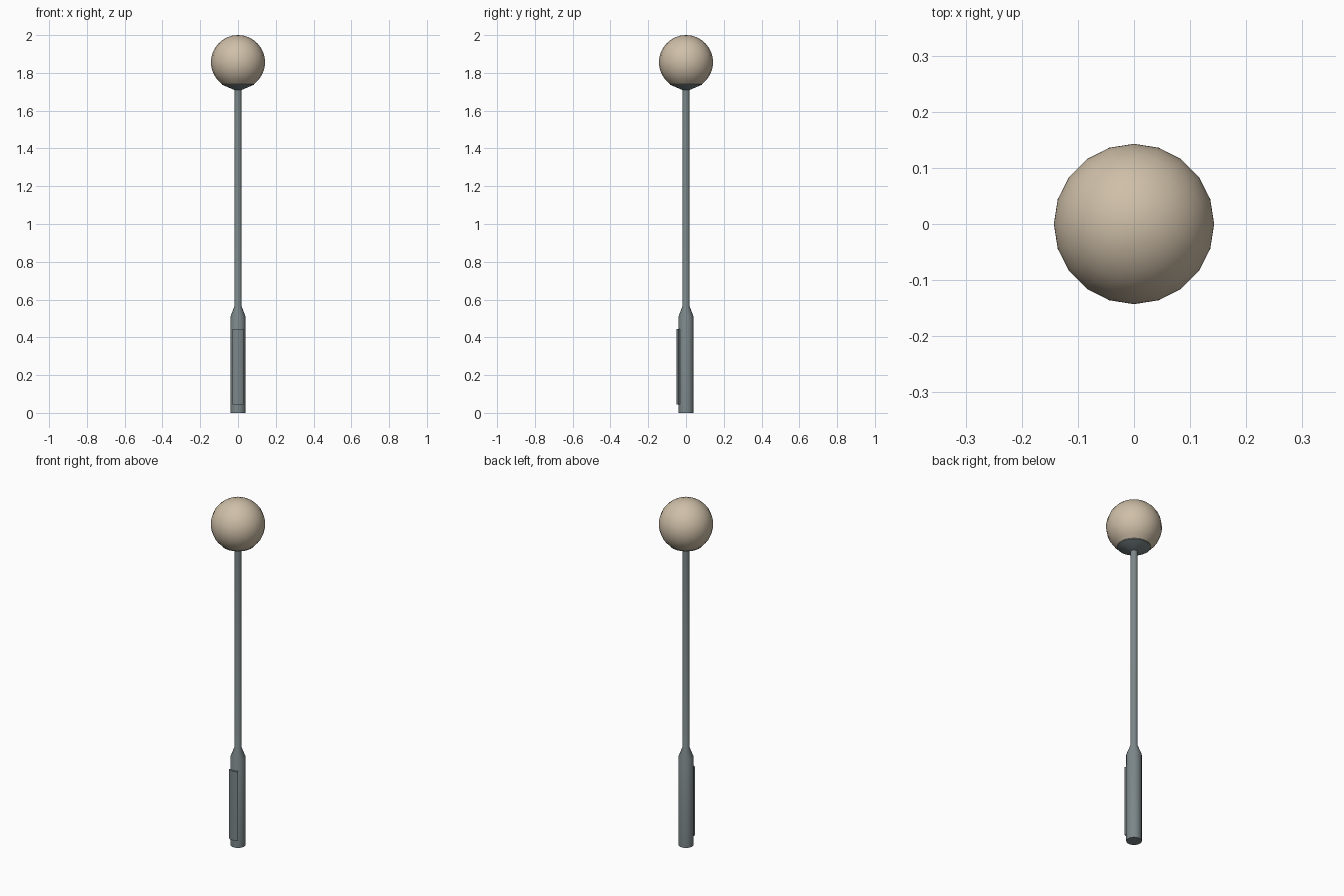
import bpy, bmesh, math

if "Cube" in bpy.data.objects:
    bpy.data.objects.remove(bpy.data.objects["Cube"])

SIDES = 20


def material(name, rgb):
    m = bpy.data.materials.new(name)
    m.diffuse_color = (*rgb, 1)
    m.use_nodes = True
    m.node_tree.nodes["Principled BSDF"].inputs["Base Color"].default_value = m.diffuse_color
    return m


metal = material("painted_metal", (0.20, 0.24, 0.25))
glass = material("warm_glass", (0.62, 0.52, 0.39))


def finish(name, bm, mat, angle=35):
    bmesh.ops.remove_doubles(bm, verts=bm.verts, dist=1e-5)
    bmesh.ops.recalc_face_normals(bm, faces=bm.faces)
    me = bpy.data.meshes.new(name)
    bm.to_mesh(me)
    bm.free()
    ob = bpy.data.objects.new(name, me)
    bpy.context.collection.objects.link(ob)
    me.materials.append(mat)
    bpy.ops.object.select_all(action='DESELECT')
    ob.select_set(True)
    bpy.context.view_layer.objects.active = ob
    bpy.ops.object.shade_smooth_by_angle(angle=math.radians(angle))
    return ob


def lathe(name, profile, mat):
    """Spin a (radius, height) profile around the z axis."""
    bm = bmesh.new()
    vs = [bm.verts.new((r, 0, z)) for r, z in profile]
    edges = [bm.edges.new(p) for p in zip(vs, vs[1:])]
    bmesh.ops.spin(bm, geom=vs + edges, axis=(0, 0, 1), cent=(0, 0, 0),
                   angle=math.tau, steps=SIDES)
    return finish(name, bm, mat)


# Post: wide base, tapered shoulder and slim shaft
lathe("post", [(0, 0), (0.04, 0), (0.04, 0.51), (0.019, 0.565),
               (0.019, 1.72), (0, 1.72)], metal)

# Flared cup holding the globe
lathe("globe_holder", [(0, 1.71), (0.02, 1.71), (0.086, 1.738),
                       (0.086, 1.744), (0, 1.744)], metal)

# Globe, cut flat where it sits in the holder
R, CZ = 0.1435, 1.8565
low = -math.asin((CZ - 1.742) / R)
arc = [low + (math.pi / 2 - low) * i / 12 for i in range(13)]
lathe("globe", [(0, 1.742)] + [(R * math.cos(a), CZ + R * math.sin(a))
                               for a in arc[:-1]] + [(0, 2.0)], glass)

# Curved access door on the front of the base
bm = bmesh.new()
HALF = math.radians(35)
angles = [-math.pi / 2 - HALF + 2 * HALF * i / 6 for i in range(7)]
outline = [(0.05, a) for a in angles] + [(0.036, a) for a in reversed(angles)]
face = bm.faces.new([bm.verts.new((r * math.cos(a), r * math.sin(a), 0.045))
                     for r, a in outline])
ext = bmesh.ops.extrude_face_region(bm, geom=[face], use_keep_orig=True)
top = [g for g in ext["geom"] if isinstance(g, bmesh.types.BMVert)]
bmesh.ops.translate(bm, verts=top, vec=(0, 0, 0.4))
finish("access_door", bm, metal)
